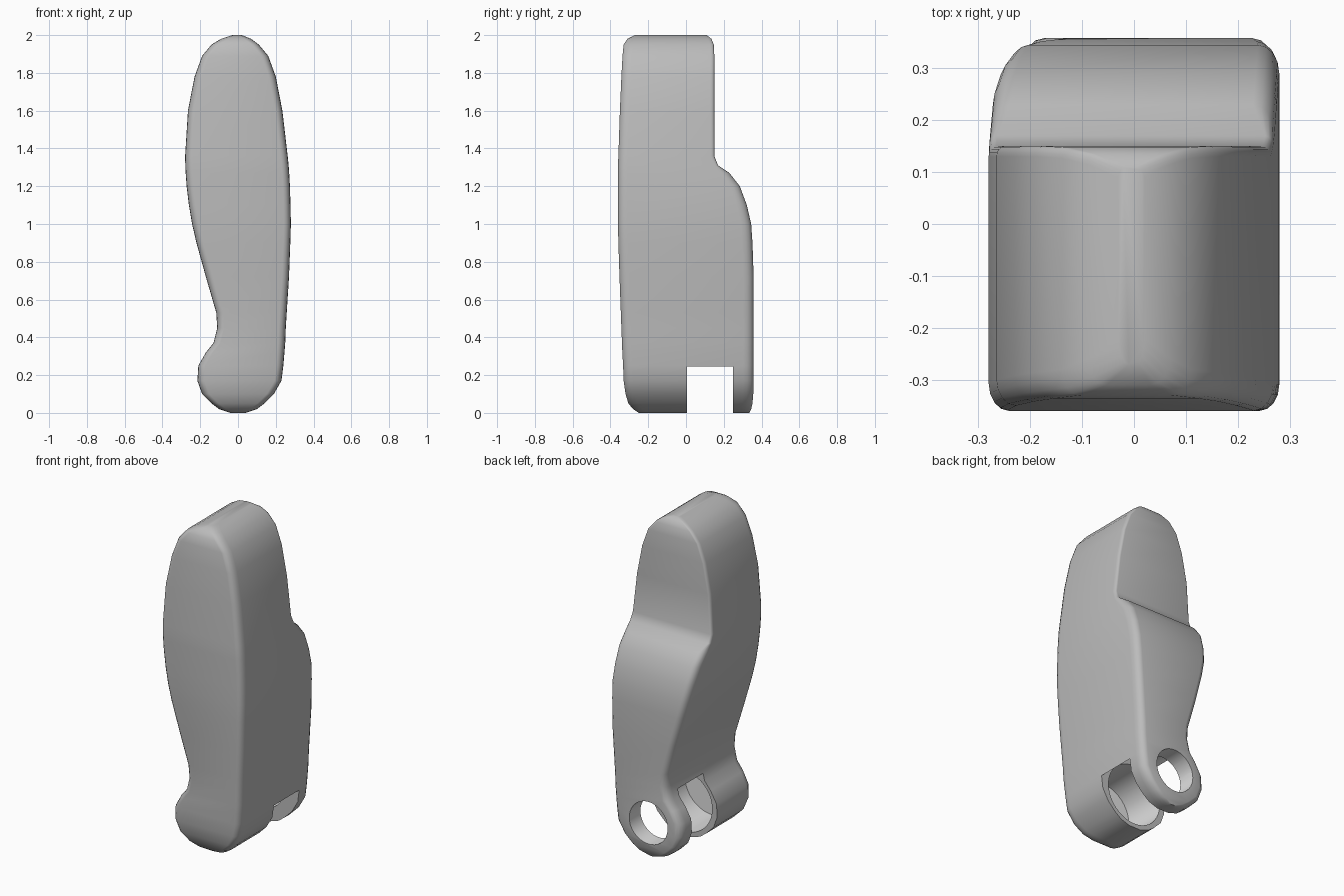
import bpy, bmesh, math

if "Cube" in bpy.data.objects:
    bpy.data.objects.remove(bpy.data.objects["Cube"])

def material(name, v):
    m = bpy.data.materials.new(name)
    m.diffuse_color = (v, v, v, 1)
    m.use_nodes = True
    m.node_tree.nodes["Principled BSDF"].inputs["Base Color"].default_value = m.diffuse_color
    return m

grey = material("grey_plastic", 0.5)
lining = material("light_grey_lining", 0.75)

# Body slices: height, left, right, front, back
SLICES = [
    (0.00, -.04, .04, -.25, .335), (0.02, -.10, .10, -.28, .345),
    (0.05, -.14, .14, -.305, .352), (0.10, -.19, .19, -.32, .356),
    (0.17, -.215, .23, -.33, .358), (0.25, -.21, .24, -.333, .358),
    (0.32, -.17, .246, -.337, .358), (0.37, -.13, .25, -.339, .358),
    (0.45, -.11, .253, -.342, .358), (0.53, -.115, .258, -.345, .358),
    (0.72, -.17, .27, -.352, .358), (0.90, -.22, .277, -.358, .352),
    (1.00, -.243, .28, -.36, .345), (1.10, -.26, .278, -.36, .322),
    (1.20, -.272, .275, -.36, .285), (1.27, -.277, .271, -.36, .23),
    (1.31, -.279, .268, -.36, .17), (1.36, -.28, .263, -.358, .15),
    (1.60, -.265, .235, -.35, .15), (1.78, -.23, .20, -.342, .15),
    (1.89, -.19, .16, -.336, .15), (1.95, -.14, .11, -.33, .147),
    (1.98, -.09, .07, -.31, .135), (2.00, -.03, .02, -.27, .11),
]

def slice_points(z, xl, xr, yf, yb):
    """Rectangle with rounded corners, softer at the front and lower back."""
    front = 0.05
    back = 0.055 if z < 1.3 else 0.02
    pts = []
    for x, y, sx, sy, r, start in ((xr, yb, 1, 1, back, 0), (xl, yb, -1, 1, back, 90),
                                   (xl, yf, -1, -1, front, 180), (xr, yf, 1, -1, front, 270)):
        rx = min(r * 0.75, 0.4 * (xr - xl))
        for k in range(5):
            a = math.radians(start + 22.5 * k)
            pts.append((x - sx * rx + rx * math.cos(a), y - sy * r + r * math.sin(a), z))
    return pts

# Lofted body
bm = bmesh.new()
rings = [[bm.verts.new(p) for p in slice_points(*s)] for s in SLICES]
for a, b in zip(rings, rings[1:]):
    n = len(a)
    for i in range(n):
        j = (i + 1) % n
        bm.faces.new((a[i], a[j], b[j], b[i]))
bm.faces.new(rings[0][::-1])
bm.faces.new(rings[-1])
bmesh.ops.recalc_face_normals(bm, faces=bm.faces)
mesh = bpy.data.meshes.new("body")
bm.to_mesh(mesh)
bm.free()
body = bpy.data.objects.new("body", mesh)
bpy.context.collection.objects.link(body)
mesh.materials.append(grey)
mesh.materials.append(lining)

# Hinge cuts along the pivot: slot, blind bore, ear hole
PX, PZ = 0.004, 0.21

def cut(name, radius, y0, y1):
    bpy.ops.mesh.primitive_cylinder_add(vertices=40, radius=radius, depth=y1 - y0,
                                        location=(PX, (y0 + y1) / 2, PZ),
                                        rotation=(math.pi / 2, 0, 0))
    cutter = bpy.context.object
    cutter.name = name
    cutter.hide_render = True
    mod = body.modifiers.new(name, 'BOOLEAN')
    mod.operation = 'DIFFERENCE'
    mod.solver = 'EXACT'
    mod.object = cutter
    bpy.context.view_layer.objects.active = body
    bpy.ops.object.modifier_apply(modifier=name)
    bpy.data.objects.remove(cutter)

cut("hinge_slot", 0.238, 0.005, 0.25)
cut("pin_bore", 0.185, -0.26, 0.05)
cut("ear_hole", 0.13, 0.2, 0.5)

# Lighter lining inside the bore and ear hole
for f in body.data.polygons:
    c = f.center
    d = math.hypot(c.x - PX, c.z - PZ)
    in_bore = d < 0.187 and -0.27 < c.y < -0.005
    in_ear = 0.12 < d < 0.132 and 0.26 < c.y < 0.345
    f.material_index = 1 if in_bore or in_ear else 0

bpy.ops.object.select_all(action='DESELECT')
body.select_set(True)
bpy.context.view_layer.objects.active = body
bpy.ops.object.shade_smooth_by_angle(angle=math.radians(35))
